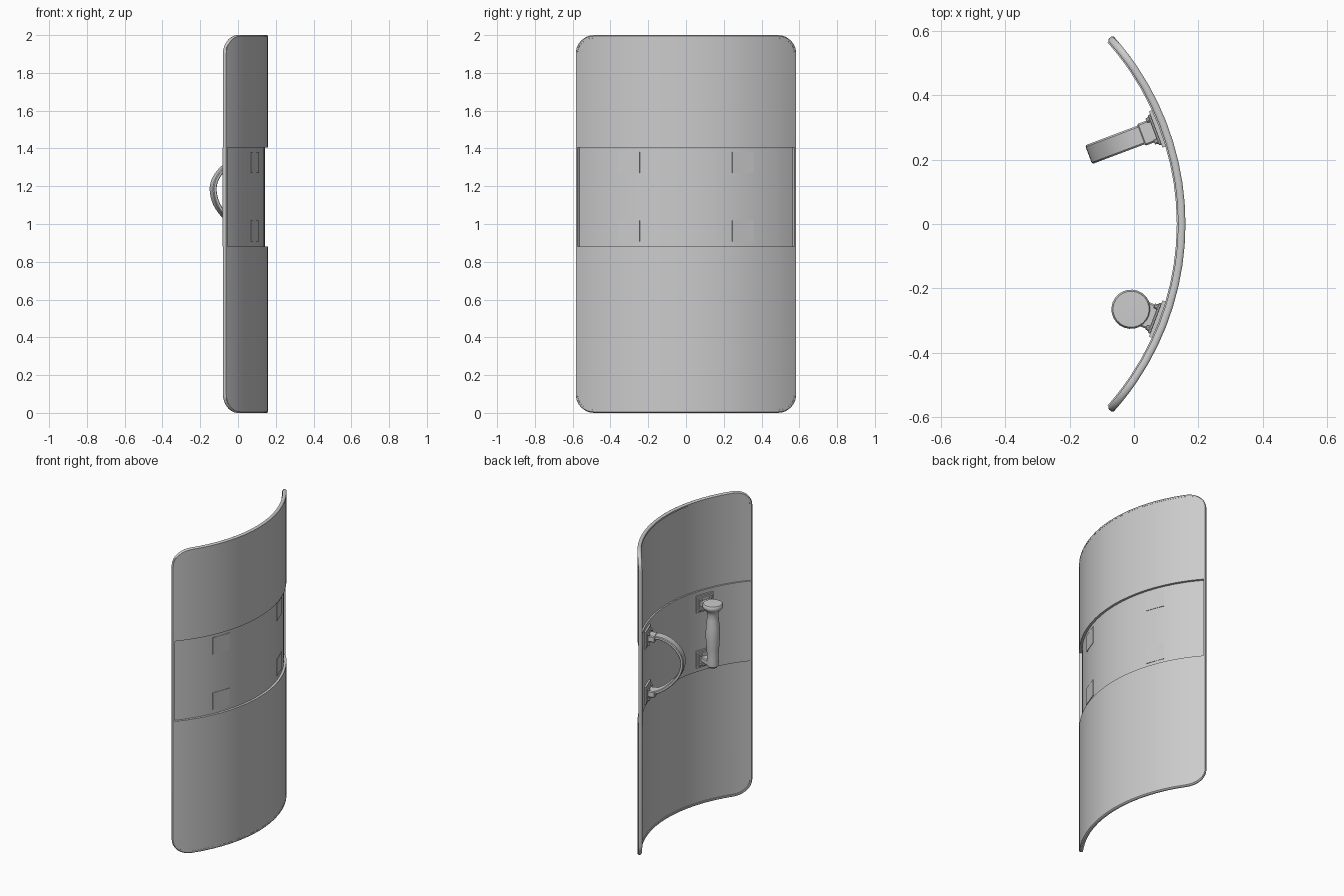
import bpy, bmesh, math
from mathutils import Matrix, Vector

if "Cube" in bpy.data.objects:
    bpy.data.objects.remove(bpy.data.objects["Cube"])

CX = -0.713          # axis of the shield's curve (x)
R_OUT = 0.873        # outer radius
TH = 0.737           # half angle of the arc
Z_LO, Z_HI = 0.88, 1.405   # recessed middle band
CORNER_T, CORNER_Z = 0.141, 0.10

grey = bpy.data.materials.new("grey_plastic")
grey.diffuse_color = (0.6, 0.6, 0.6, 1)
grey.use_nodes = True
grey.node_tree.nodes["Principled BSDF"].inputs["Base Color"].default_value = grey.diffuse_color


def finish(name, bm, matrix=None):
    if matrix:
        bm.transform(matrix)
    bmesh.ops.recalc_face_normals(bm, faces=bm.faces)
    me = bpy.data.meshes.new(name)
    bm.to_mesh(me)
    bm.free()
    me.materials.append(grey)
    ob = bpy.data.objects.new(name, me)
    bpy.context.collection.objects.link(ob)
    return ob


def wrap(r, t, z):
    return (CX + r * math.cos(t), r * math.sin(t), z)


def loft(bm, rings, closed=False):
    """Skin a list of closed rings of points."""
    vs = [[bm.verts.new(p) for p in ring] for ring in rings]
    n = len(vs[0])
    for i in range(len(vs) if closed else len(vs) - 1):
        a, b = vs[i], vs[(i + 1) % len(vs)]
        for j in range(n):
            k = (j + 1) % n
            bm.faces.new((a[j], a[k], b[k], b[j]))
    if not closed:
        bm.faces.new(vs[0])
        bm.faces.new(vs[-1])


def curved_panel(name, z0, z1, r0, r1, half, round_lo=False, round_hi=False):
    n = 16
    tc = TH - CORNER_T
    ts = [tc * (2 * i / n - 1) for i in range(n + 1)]
    side = [tc + (half - tc) * math.sin(math.pi / 2 * i / 6) for i in range(1, 7)]
    ts = [-t for t in reversed(side)] + ts + side
    rings = []
    for t in ts:
        u = max(0, abs(t) - tc) / CORNER_T
        cut = CORNER_Z * (1 - math.sqrt(max(0, 1 - u * u)))
        a = z0 + (cut if round_lo else 0)
        b = z1 - (cut if round_hi else 0)
        rings.append([wrap(r0, t, a), wrap(r1, t, a), wrap(r1, t, b), wrap(r0, t, b)])
    bm = bmesh.new()
    loft(bm, rings)
    return finish(name, bm)


# Curved sheets: upper, lower and recessed middle
half = TH - 0.008
curved_panel("upper_panel", Z_HI, 1.994, 0.856, 0.872, half, round_hi=True)
curved_panel("lower_panel", 0.006, Z_LO, 0.856, 0.872, half, round_lo=True)
curved_panel("middle_band", Z_LO, Z_HI, 0.846, 0.8565, half)


# Rounded rim running around the whole outline
def outline(inset):
    tc, pts = TH - CORNER_T, []
    at, az = CORNER_T - inset / R_OUT, CORNER_Z - inset
    for q, (st, sz) in enumerate([(1, 1), (-1, 1), (-1, -1), (1, -1)]):
        for i in range(9):
            a = math.pi / 2 * (q + i / 8)
            pts.append((st * tc + at * math.cos(a), 1 + sz * (1 - CORNER_Z) + az * math.sin(a)))
        if q in (0, 2):       # points along the curved top and bottom
            for i in range(1, 16):
                pts.append((st * tc * (1 - 2 * i / 16), pts[-1][1]))
    return pts


section = [(0.016, 0.850), (0.006, 0.850), (0.002, 0.853), (0, 0.858),
           (0, 0.866), (0.002, 0.870), (0.006, R_OUT), (0.016, R_OUT)]
loops = [[wrap(r, t, z) for t, z in outline(i)] for i, r in section]
bm = bmesh.new()
loft(bm, loops, closed=True)
finish("rim", bm)


# Local frame on the band: x inward, y sideways, z up
def frame(phi):
    e = Vector((math.cos(phi), math.sin(phi), 0))
    t = Vector((math.sin(phi), -math.cos(phi), 0))
    o = Vector((CX, 0, 0)) + e * 0.846
    m = Matrix((-e, t, Vector((0, 0, 1)))).transposed().to_4x4()
    m.translation = o
    return m


def box(name, m, x, y, z, bevel=0.003):
    bm = bmesh.new()
    bmesh.ops.create_cube(bm, size=1)
    for v in bm.verts:
        v.co = Vector((x[0] + (v.co.x + .5) * (x[1] - x[0]),
                       y[0] + (v.co.y + .5) * (y[1] - y[0]),
                       z[0] + (v.co.z + .5) * (z[1] - z[0])))
    if bevel:
        bmesh.ops.bevel(bm, geom=bm.edges[:], offset=bevel, segments=1, affect='EDGES')
    return finish(name, bm, m)


PHI = 0.36
MOUNTS = (("upper", 1.325), ("lower", 0.963))
strap_m, grip_m = frame(PHI), frame(-PHI)

# Mounting plates with four bolts each
for part, m in (("strap", strap_m), ("grip", grip_m)):
    for level, z in MOUNTS:
        box(f"{part}_{level}_plate", m, (-0.0125, 0.012), (-0.06, 0.06), (z - 0.055, z + 0.055), 0)
        box(f"{part}_{level}_pad", m, (0.01, 0.020), (-0.05, 0.05), (z - 0.045, z + 0.045))
        bm = bmesh.new()
        for sy in (-1, 1):
            for sz in (-1, 1):
                bmesh.ops.create_cone(
                    bm, cap_ends=True, segments=10, radius1=0.009, radius2=0.007, depth=0.012,
                    matrix=Matrix.Translation((0.024, sy * 0.036, z + sz * 0.032))
                    @ Matrix.Rotation(math.pi / 2, 4, 'Y'))
        finish(f"{part}_{level}_bolts", bm, m)

# Arm strap: a flat band bent into a loop
ctrl = [(0.01, 1.322), (0.08, 1.335), (0.15, 1.308), (0.205, 1.25), (0.225, 1.185),
        (0.205, 1.105), (0.15, 1.035), (0.08, 0.983), (0.01, 0.965)]
path = []
for i in range(len(ctrl) - 1):
    p = [Vector(ctrl[min(max(i + k, 0), len(ctrl) - 1)]) for k in (-1, 0, 1, 2)]
    for s in range(4):
        t = s / 4
        path.append(0.5 * (2 * p[1] + (p[2] - p[0]) * t + (2 * p[0] - 5 * p[1] + 4 * p[2] - p[3]) * t * t
                           + (3 * p[1] - p[0] - 3 * p[2] + p[3]) * t ** 3))
path.append(Vector(ctrl[-1]))
rings = []
for i, p in enumerate(path):
    d = (path[min(i + 1, len(path) - 1)] - path[max(i - 1, 0)]).normalized()
    nx, nz = -d.y, d.x
    rings.append([(p.x + nx * a, w, p.y + nz * a) for a, w in
                  ((-0.01, -0.026), (-0.006, -0.031), (0.006, -0.031), (0.01, -0.026),
                   (0.01, 0.026), (0.006, 0.031), (-0.006, 0.031), (-0.01, 0.026))])
bm = bmesh.new()
loft(bm, rings)
finish("arm_strap", bm, strap_m)

# Strap holders
for level, z in MOUNTS:
    box(f"strap_{level}_holder", strap_m, (0.015, 0.062), (-0.036, 0.036), (z - 0.018, z + 0.022), 0.005)

# Turned hand grip with a wide cap
profile = [(0.0, 0.935), (0.026, 0.936), (0.034, 0.945), (0.036, 0.965), (0.034, 1.0), (0.038, 1.06),
           (0.043, 1.13), (0.042, 1.19), (0.036, 1.25), (0.034, 1.285), (0.042, 1.31),
           (0.056, 1.322), (0.061, 1.33), (0.061, 1.345), (0.056, 1.353), (0.0, 1.354)]
bm = bmesh.new()
loft(bm, [[(0.094 + max(r, 0.0005) * math.cos(a), max(r, 0.0005) * math.sin(a), z)
           for a in (2 * math.pi * k / 24 for k in range(24))] for r, z in profile])
finish("hand_grip", bm, grip_m)

# Arms joining the grip to its plates
for level, z, w in (("upper", 1.330, 0.04), ("lower", 0.963, 0.033)):
    box(f"grip_{level}_arm", grip_m, (0.015, 0.094), (-w, w), (z - 0.018, z + 0.018), 0.005)

# Smooth curves, crisp edges
for ob in bpy.context.scene.objects:
    ob.select_set(True)
    bpy.context.view_layer.objects.active = ob
bpy.ops.object.shade_smooth_by_angle(angle=math.radians(35))
